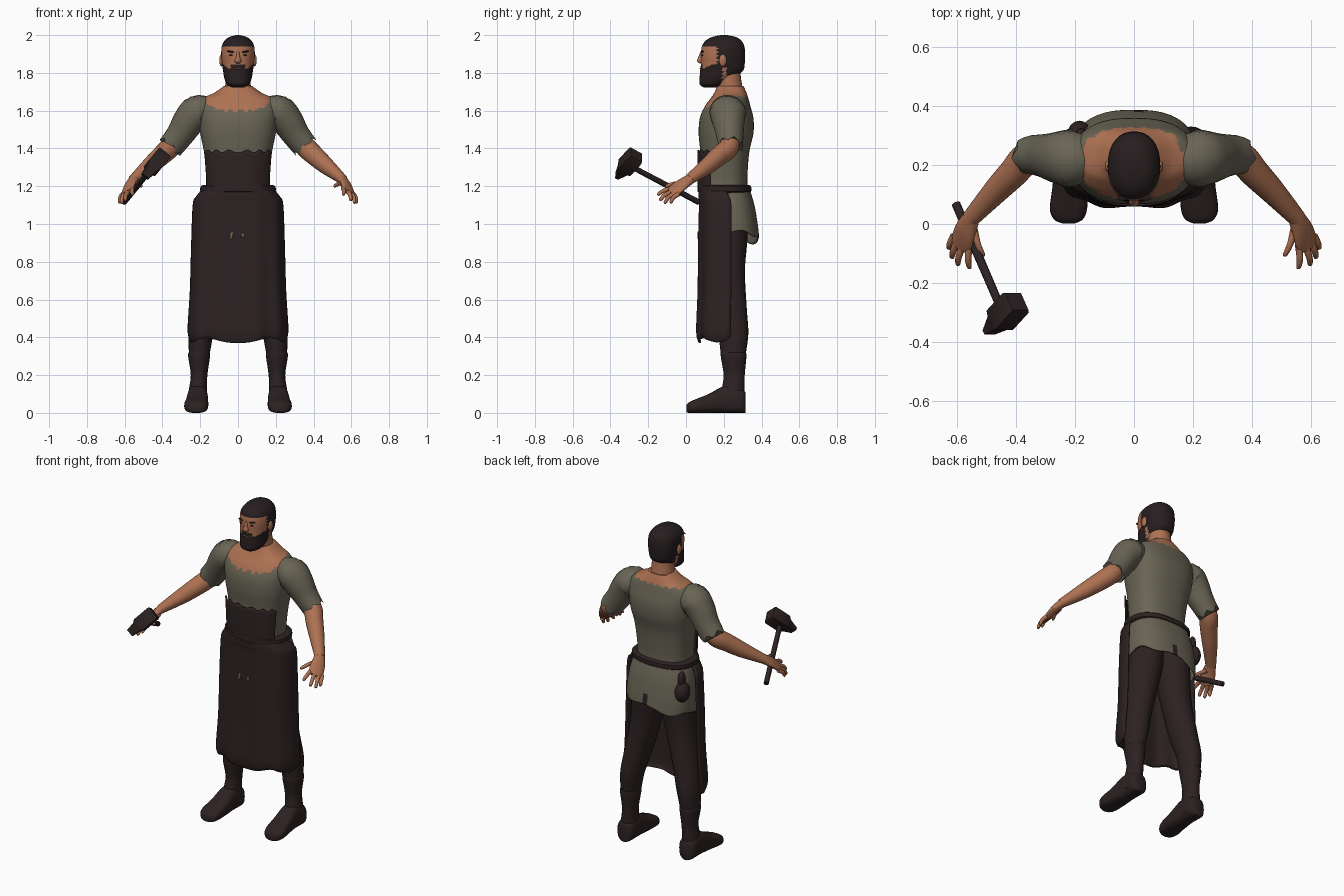
import bpy, bmesh, math
from mathutils import Vector, Matrix

cube = bpy.data.objects.get("Cube")
if cube:
    bpy.data.objects.remove(cube)


def material(name, rgb):
    m = bpy.data.materials.new(name)
    m.use_nodes = True
    m.diffuse_color = (*rgb, 1)
    node = next(n for n in m.node_tree.nodes if n.type == 'BSDF_PRINCIPLED')
    node.inputs["Base Color"].default_value = (*rgb, 1)
    node.inputs["Roughness"].default_value = 0.9
    return m


skin = material("skin", (0.42, 0.165, 0.085))
cloth = material("olive cloth", (0.14, 0.128, 0.09))
leather = material("dark leather", (0.026, 0.0155, 0.016))
hair = material("dark hair", (0.02, 0.013, 0.014))
lips = material("lips", (0.28, 0.1, 0.06))
parts = []
WIDTH = Vector((0.65, 0.7, -0.3))   # across the arm and palm
FLAT = (Vector((1, 0, 0)), Vector((0, 1, 0)))
UPRIGHT = (Vector((1, 0, 0)), Vector((0, 0, 1)))


def finish(bm, name, mats, rule=None, mirror=False, thick=0):
    bmesh.ops.recalc_face_normals(bm, faces=bm.faces)
    if rule:
        for f in bm.faces:
            f.material_index = rule(f.calc_center_median())
    me = bpy.data.meshes.new(name)
    bm.to_mesh(me)
    bm.free()
    ob = bpy.data.objects.new(name, me)
    bpy.context.collection.objects.link(ob)
    for m in mats:
        me.materials.append(m)
    if thick:
        mod = ob.modifiers.new("thickness", 'SOLIDIFY')
        mod.thickness, mod.offset = thick, 0
    if mirror:
        ob.modifiers.new("mirror", 'MIRROR').use_clip = False
    parts.append(ob)
    return ob


def smooth_rows(rows, steps):
    """Catmull-Rom through rows of x, y, z, radius, radius."""
    out = []
    for i in range(len(rows) - 1):
        a, b, c, d = (rows[max(0, min(len(rows) - 1, i + k))] for k in (-1, 0, 1, 2))
        for s in range(steps):
            t = s / steps
            out.append([q + t / 2 * (r - p + t * (2 * p - 5 * q + 4 * r - s2
                        + t * (3 * (q - r) + s2 - p))) for p, q, r, s2 in zip(a, b, c, d)])
    return out + [list(rows[-1])]


def loft(name, rows, mats, axes=None, ref=WIDTH, n=24, steps=5, power=2,
         arc=None, phase=0, warp=None, cap=True, **kw):
    """Rings through rows, in a fixed plane or square to the path."""
    rows = smooth_rows(rows, steps)
    pts = [Vector(r[:3]) for r in rows]
    bm = bmesh.new()
    rings = []
    for i, r in enumerate(rows):
        if axes:
            u, v = axes
        else:
            t = (pts[min(i + 1, len(pts) - 1)] - pts[max(i - 1, 0)]).normalized()
            u = (ref - t * ref.dot(t)).normalized()
            v = t.cross(u)
        ring = []
        for k in range(n + 1 if arc else n):
            a = arc[0] + (arc[1] - arc[0]) * k / n if arc else phase + math.tau * k / n
            c, s = math.cos(a), math.sin(a)
            co = (pts[i] + u * math.copysign(abs(c) ** (2 / power), c) * r[3]
                  + v * math.copysign(abs(s) ** (2 / power), s) * r[4])
            if warp:
                co = warp(co, a, i / (len(rows) - 1))
            ring.append(bm.verts.new(co))
        rings.append(ring)
    for lo, hi in zip(rings, rings[1:]):
        for k in range(n):
            j = (k + 1) % len(lo)
            bm.faces.new((lo[k], lo[j], hi[j], hi[k]))
    if cap and not arc:
        bm.faces.new(rings[0])
        bm.faces.new(rings[-1])
    return finish(bm, name, mats, **kw)


def ball(name, loc, size, mat, rot=0, mirror=False):
    bm = bmesh.new()
    m = Matrix.Translation(loc) @ Matrix.Rotation(rot, 4, 'Y') @ Matrix.Diagonal((*size, 1))
    bmesh.ops.create_uvsphere(bm, u_segments=16, v_segments=10, radius=1, matrix=m)
    return finish(bm, name, [mat], mirror=mirror)


# Torso: shirt with a torn, wide neckline
def neckline(c):
    rag = 0.006 * math.sin(c.x * 130)
    edge = 1.675 if c.y > 0.24 else 1.6 + 0.06 * min(1, abs(c.x) / 0.18) ** 4
    return int(c.z > edge + rag and abs(c.x) < 0.185)


loft("torso", [(0, .2, 1.15, .165, .125), (0, .2, 1.25, .165, .125), (0, .205, 1.38, .18, .13),
               (0, .212, 1.48, .2, .145), (0, .215, 1.56, .21, .142), (0, .22, 1.62, .212, .122),
               (0, .23, 1.665, .185, .1), (0, .235, 1.695, .125, .085), (0, .235, 1.73, .075, .07)],
     [cloth, skin], FLAT, n=72, steps=8, power=2.5, rule=neckline)
loft("neck", [(0, .25, 1.65, .09, .075), (0, .232, 1.72, .069, .068), (0, .215, 1.82, .065, .07)],
     [skin], FLAT)


# Shirt tail with a slit at the back
def hem(co, a, f):
    co.z += (1 - f) ** 3 * (0.012 * math.sin(5 * a) + 0.03 * co.x / 0.2)
    return co


loft("shirt_tail", [(0, .235, .925, .205, .148), (0, .23, 1.0, .205, .145), (0, .22, 1.1, .195, .138),
                    (0, .203, 1.19, .175, .128)], [cloth, leather], FLAT, n=64, power=2.5, warp=hem,
     cap=False, thick=.008, rule=lambda c: int(abs(c.x - .01) < .016 and c.z < 1.01 and c.y > .3))

# Belt and pouch
loft("belt", [(0, .203, 1.165, .185, .13), (0, .203, 1.172, .199, .142), (0, .203, 1.198, .199, .142),
              (0, .203, 1.206, .185, .13)], [leather], FLAT, n=48, steps=2, power=2.4)
ball("belt_pouch", (-.185, .3, 1.04), (.042, .05, .062), leather)
ball("pouch_neck", (-.18, .3, 1.115), (.02, .025, .05), leather)


# Apron: folded skirt and ragged bib
def folds(co, a, f):
    down = 1 - f
    co.y += 0.006 * down * math.sin(11 * a)
    co.x *= 1 + 0.012 * down * math.sin(7 * a)
    co.z += down ** 6 * (0.014 * math.sin(5 * a) + 0.05 * max(0, co.y - .1))
    return co


loft("apron_skirt", [(0, .235, .385, .25, .165), (0, .235, .44, .262, .176), (0, .24, .65, .25, .174),
                     (0, .24, .9, .243, .172), (0, .24, 1.1, .235, .168), (0, .23, 1.14, .22, .16),
                     (0, .21, 1.18, .188, .14)], [leather], FLAT, n=60, power=2.7,
     arc=(math.pi, math.tau), warp=folds, thick=.01)


def ragged_top(co, a, f):
    co.z += f ** 4 * 0.008 * math.sin(17 * a)
    return co


loft("apron_bib", [(0, .2, 1.18, .182, .134), (0, .2, 1.25, .182, .136), (0, .205, 1.385, .192, .14)],
     [leather], FLAT, n=40, power=2.5, warp=ragged_top, thick=.008,
     arc=(math.radians(207), math.radians(333)))
for x, tall in ((-.035, .022), (.025, .012)):
    ball("apron_tear", (x, .064, .94), (.008, .004, tall), cloth, rot=.2)

# Legs and boots
loft("legs", [(.095, .225, 1.08, .09, .1), (.1, .225, .92, .098, .1), (.125, .22, .75, .088, .092),
              (.17, .23, .55, .076, .092), (.195, .25, .42, .066, .08), (.205, .25, .31, .055, .066)],
     [leather], FLAT, mirror=True)
loft("boot_shafts", [(.205, .25, .32, .055, .066), (.206, .252, .3, .058, .068),
                     (.206, .255, .2, .044, .056), (.212, .25, .12, .048, .06),
                     (.214, .25, .03, .052, .06)], [leather], FLAT, mirror=True)
loft("boot_feet", [(.214, .314, .055, .03, .055), (.214, .295, .062, .052, .062),
                   (.214, .21, .072, .054, .072), (.217, .12, .05, .06, .05), (.222, .05, .036, .063, .036),
                   (.222, .015, .028, .048, .028), (.222, .002, .022, .02, .018)],
     [leather], UPRIGHT, power=2.8, mirror=True)

# Arms with short torn sleeves
loft("sleeves", [(.165, .225, 1.585, .08, .08), (.215, .222, 1.592, .098, .09), (.26, .225, 1.545, .088, .084),
                 (.305, .232, 1.475, .073, .074), (.353, .236, 1.413, .064, .07)], [cloth],
     warp=lambda co, a, f: co + Vector((.4, 0, -.5)) * (f ** 8 * .02 * math.sin(6 * a)), mirror=True)
loft("forearms", [(.32, .235, 1.45, .052, .052), (.365, .222, 1.4, .054, .055), (.41, .172, 1.358, .05, .052),
                  (.47, .11, 1.305, .043, .044), (.555, .017, 1.235, .03, .026)], [skin], mirror=True)
loft("palms", [(.55, .022, 1.238, .03, .026), (.57, -.02, 1.21, .041, .021), (.583, -.06, 1.18, .044, .016),
               (.589, -.082, 1.166, .034, .011)], [skin], n=16, mirror=True)
fingers = {
    "thumbs": ((.545, -.005, 1.215), (.51, -.11, 1.2)),
    "index_fingers": ((.558, -.07, 1.188), (.558, -.152, 1.155)),
    "middle_fingers": ((.58, -.07, 1.174), (.598, -.14, 1.125)),
    "ring_fingers": ((.598, -.058, 1.163), (.618, -.115, 1.11)),
    "little_fingers": ((.61, -.04, 1.158), (.628, -.083, 1.112)),
}
for name, (base, tip) in fingers.items():
    b, t = Vector(base), Vector(tip)
    bend = b.lerp(t, .55) + Vector((.004, -.004, .006))
    loft(name, [(*b, .013, .013), (*bend, .011, .011), (*b.lerp(t, .93), .009, .008), (*t, .003, .003)],
         [skin], n=10, steps=3, mirror=True)


# Head: hair and beard follow hairlines
def hairline(c):
    x, rag = abs(c.x), 0.004 * math.sin(c.z * 300)
    if c.y > .19 + rag:
        return int(c.z > 1.79 and not (c.y < .215 and c.z < 1.83))
    if c.z > 1.945 - max(0, c.y - .1) * .12 + rag:
        return 1
    if c.y > .165 + rag and c.z > 1.83:
        return 1
    if c.z < 1.822 + max(0, x - .05) * .8:
        return 1
    return int(c.z < 1.846 and x < .04)


loft("head", [(0, .13, 1.722, .03, .035), (0, .138, 1.74, .06, .066), (0, .16, 1.775, .073, .088),
              (0, .188, 1.81, .079, .113), (0, .195, 1.85, .085, .116), (0, .196, 1.9, .089, .117),
              (0, .197, 1.95, .083, .109), (0, .2, 1.985, .055, .075), (0, .2, 2.0, .012, .018)],
     [skin, hair], FLAT, n=72, steps=8, power=2.25, rule=hairline)
loft("nose", [(0, .09, 1.912, .009, .014), (0, .083, 1.885, .011, .018), (0, .08, 1.862, .018, .022),
              (0, .086, 1.85, .012, .014)], [skin], FLAT, n=14, steps=4)
ball("mouth", (0, .079, 1.822), (.021, .007, .005), lips)
ball("eyes", (.034, .087, 1.893), (.014, .005, .005), hair, mirror=True)
ball("eyebrows", (.037, .087, 1.912), (.022, .008, .005), hair, rot=-.15, mirror=True)
ball("ears", (.088, .195, 1.866), (.011, .02, .032), skin, mirror=True)

# Hammer held in the right hand
butt, top = Vector((-.603, .068, 1.115)), Vector((-.44, -.31, 1.315))
grip = top - butt
loft("hammer_handle", [(*butt, .015, .015), (*butt.lerp(top, .5), .015, .015), (*top, .014, .014)],
     [leather], n=12, steps=2)
across = Vector((-.1, -.11, -.12)).normalized()
block = [(*(top + across * d), w, h) for d, w, h in
         ((-.082, .05, .05), (-.074, .056, .056), (.028, .056, .056), (.045, .04, .04),
          (.1, .012, .032))]
loft("hammer_head", block, [leather], ref=grip, n=4, steps=1, phase=math.pi / 4)

# Smooth shading with sharp edges kept
bpy.ops.object.select_all(action='DESELECT')
for ob in parts:
    ob.select_set(True)
bpy.context.view_layer.objects.active = parts[0]
bpy.ops.object.shade_smooth_by_angle(angle=math.radians(40))
